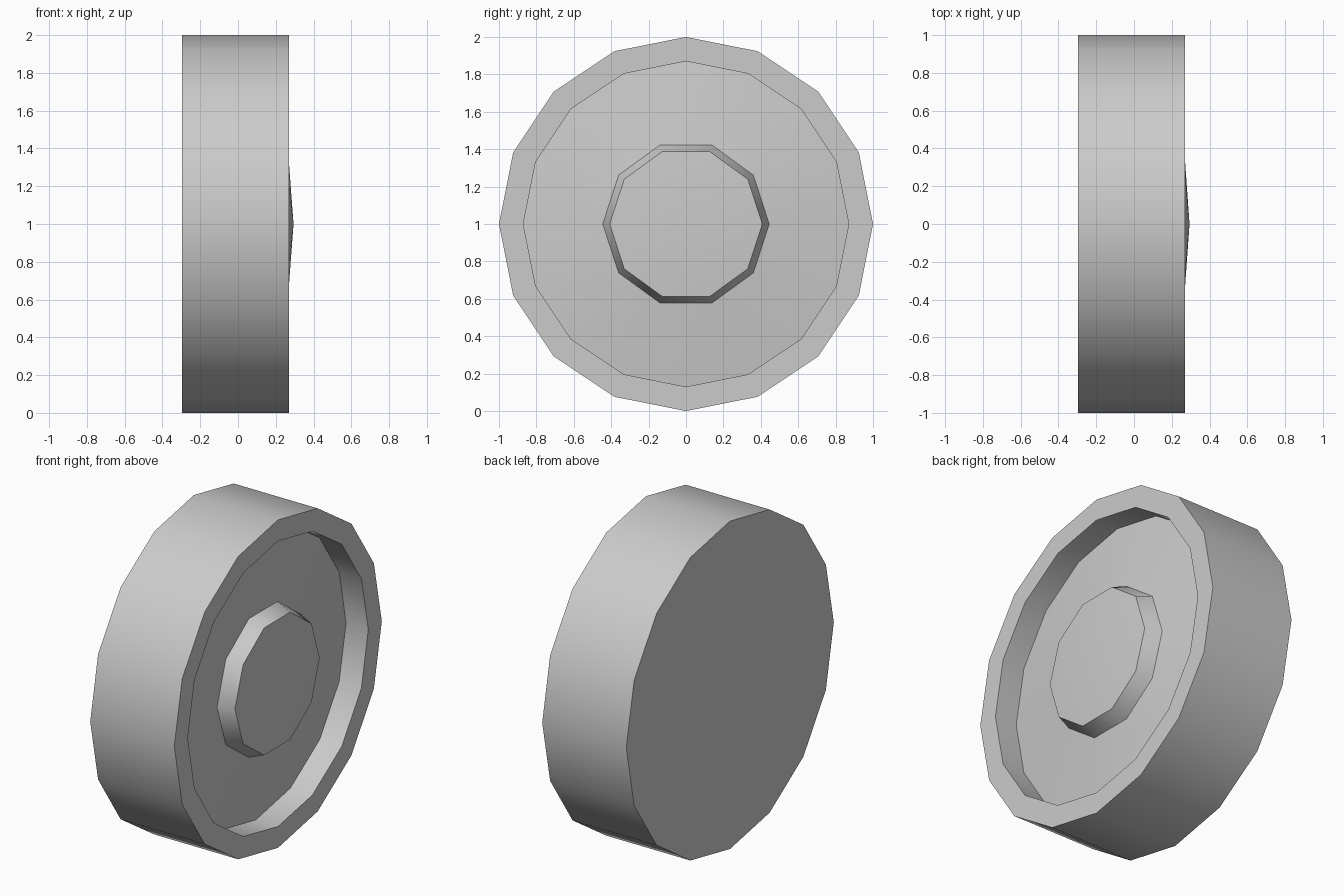
import bpy, bmesh
from math import cos, sin, tau, radians

if "Cube" in bpy.data.objects:
    bpy.data.objects.remove(bpy.data.objects["Cube"])


def ring(bm, x, r, n):
    """Closed loop of n points around the wheel axis (x), centred at z = 1."""
    vs = [bm.verts.new((x, r * cos(tau * i / n), 1 + r * sin(tau * i / n)))
          for i in range(n)]
    es = [bm.edges.new((vs[i], vs[(i + 1) % n])) for i in range(n)]
    return vs, es


def fan(bm, loop, x):
    """Close a loop with a shallow cone to a centre point."""
    vs = loop[0]
    tip = bm.verts.new((x, 0, 1))
    for i in range(len(vs)):
        bm.faces.new((vs[i], vs[(i + 1) % len(vs)], tip))


def bridge(bm, loops):
    for a, b in zip(loops, loops[1:]):
        bmesh.ops.bridge_loops(bm, edges=a[1] + b[1])


def finish(bm, name, angle):
    bmesh.ops.recalc_face_normals(bm, faces=bm.faces[:])
    me = bpy.data.meshes.new(name)
    bm.to_mesh(me)
    bm.free()
    ob = bpy.data.objects.new(name, me)
    bpy.context.collection.objects.link(ob)
    bpy.ops.object.select_all(action='DESELECT')
    ob.select_set(True)
    bpy.context.view_layer.objects.active = ob
    bpy.ops.object.shade_smooth_by_angle(angle=radians(angle))


# Wheel: flat back, tread, rim, recess wall, coned floor, raised hub with coned cap
bm = bmesh.new()
loops = [ring(bm, x, r, n) for x, r, n in (
    (-0.297, 1.0, 16),
    (0.27, 1.0, 16),
    (0.27, 0.87, 16),
    (0.12, 0.87, 16),
    (0.17, 0.445, 10),
    (0.265, 0.408, 10))]
bridge(bm, loops)
bm.faces.new(loops[0][0])
fan(bm, loops[-1], 0.294)
finish(bm, "wheel", 40)
